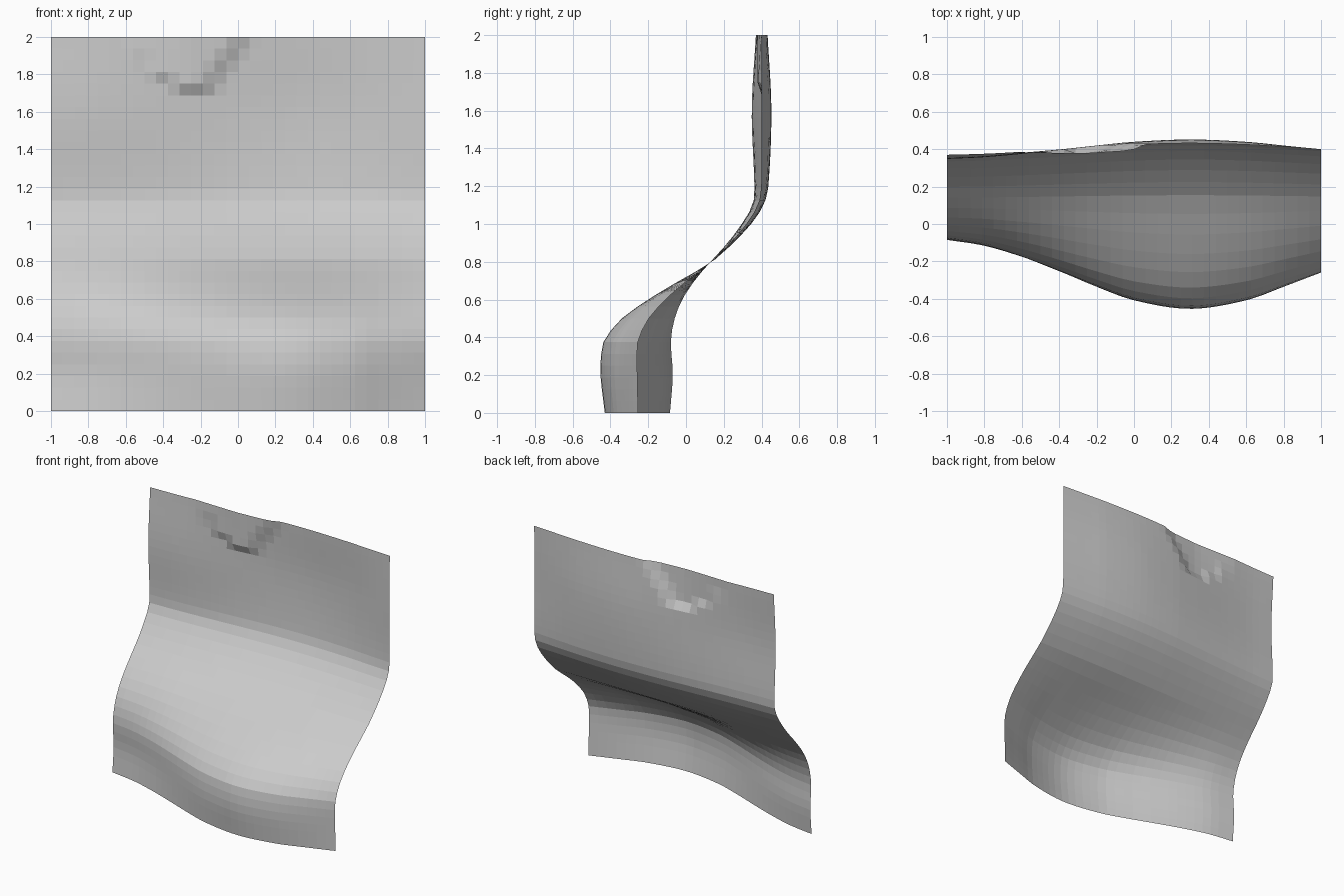
import bpy
import bmesh

cube = bpy.data.objects.get("Cube")
if cube:
    bpy.data.objects.remove(cube, do_unlink=True)

CELLS = 32

# Depth along the height: flattest edge, and crest of the bulge
EDGE = [(0, -.085), (.2, -.07), (.38, -.08), (.5, -.06), (.6, -.02), (.7, .045),
        (.8, .13), (.9, .22), (1, .295), (1.1, .352), (1.19, .362), (1.6, .348), (2, .37)]
CREST = [(0, -.43), (.2, -.453), (.3, -.45), (.38, -.435), (.5, -.34), (.6, -.2),
         (.7, -.035), (.8, .137), (.9, .25), (1, .345), (1.1, .41), (1.19, .435),
         (1.6, .452), (2, .432)]
# Blend from edge to crest across the width
BULGE = [(-1, 0), (-.8, .09), (-.6, .26), (-.4, .47), (-.2, .69), (0, .88),
         (.3, 1), (.6, .88), (.8, .69), (1, .49)]


def curve(points, t):
    """Smooth curve through the points."""
    last = len(points) - 1

    def slope(i):
        a, b = points[max(i - 1, 0)], points[min(i + 1, last)]
        return (b[1] - a[1]) / (b[0] - a[0])

    i = 0
    while i < last - 1 and t > points[i + 1][0]:
        i += 1
    (t0, v0), (t1, v1) = points[i], points[i + 1]
    h = t1 - t0
    u = (t - t0) / h
    low = v0 + u * h * slope(i)
    high = v1 - (1 - u) * h * slope(i + 1)
    w = u * u * (3 - 2 * u)
    # Hermite blend of the two end tangents
    return (v0 * (1 - w) + v1 * w
            + h * u * (1 - u) * ((1 - u) * slope(i) - u * slope(i + 1)))


def clamp(v):
    return max(0.0, min(1.0, v))


def dent(x, z):
    """Shallow pressed-in patch with a slanted side and a stepped bottom."""
    side = clamp((.07 - .7 * (2 - z) - x) / .09)
    ledge = 1.71 if x > -.33 else 1.77 if x > -.46 else 1.86
    floor = clamp((z - ledge) / .04)
    fade = clamp((x + .62) / .35)
    return -.032 * side * floor * fade


def depth(x, z):
    edge = curve(EDGE, z)
    return edge + (curve(CREST, z) - edge) * curve(BULGE, x) + dent(x, z)


# Curved sheet
bm = bmesh.new()
bmesh.ops.create_grid(bm, x_segments=CELLS, y_segments=CELLS, size=1)
for v in bm.verts:
    x, z = v.co.x, v.co.y + 1
    v.co = (x, depth(x, z), z)
bm.normal_update()
mesh = bpy.data.meshes.new("curved_sheet")
bm.to_mesh(mesh)
bm.free()
sheet = bpy.data.objects.new("curved_sheet", mesh)
bpy.context.collection.objects.link(sheet)

# Plain grey
grey = bpy.data.materials.new("plain_grey")
grey.use_nodes = True
grey.diffuse_color = (.6, .6, .6, 1)
grey.node_tree.nodes["Principled BSDF"].inputs["Base Color"].default_value = (.6, .6, .6, 1)
mesh.materials.append(grey)
